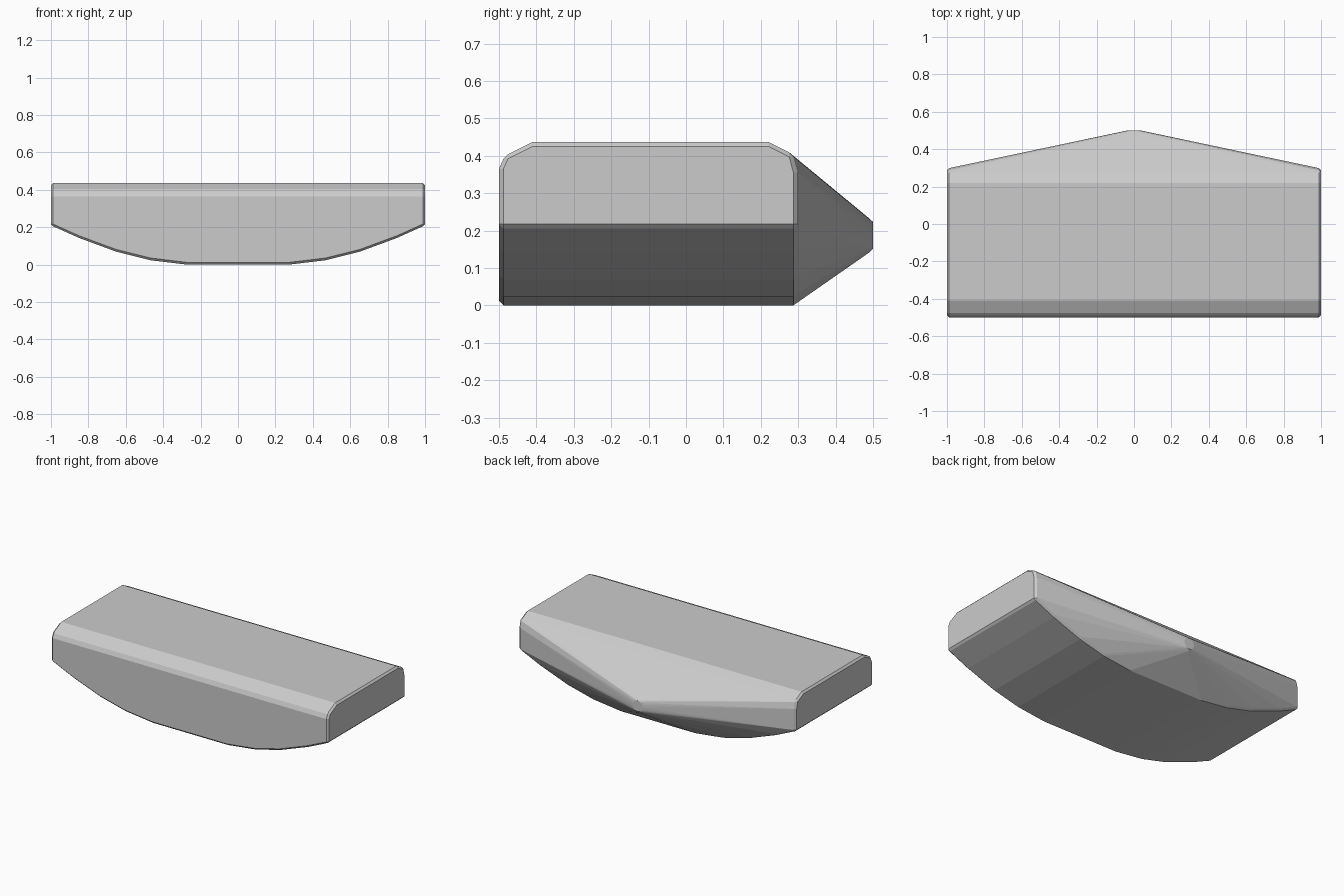
import bpy, bmesh, math

if "Cube" in bpy.data.objects:
    bpy.data.objects.remove(bpy.data.objects["Cube"])

R = 0.012  # edge chamfer
# core outlines, inset by R so that the chamfers reach the full size
keel = [(0.27, 0.012), (0.47, 0.036), (0.65, 0.081), (0.85, 0.155), (0.988, 0.217)]  # x, z
deck = [(-0.488, 0.365), (-0.476, 0.392), (-0.41, 0.425),
        (0.22, 0.425), (0.276, 0.397), (0.287, 0.355)]                               # y, z

core = []
for s in (-1, 1):
    core += [(s * x, y, z) for x, z in keel for y in (-0.488, 0.287)]
    core += [(s * 0.988, y, z) for y, z in deck]

# every core corner becomes a small octahedron; their hull has chamfered edges
points = []
for x, y, z in core:
    for d in (-R, R):
        points += [(x + d, y, z), (x, y + d, z), (x, y, z + d)]

# blunt rear tip
for y, r in ((0.5, 0.036), (0.488, 0.047)):
    for i in range(16):
        a = math.tau * i / 16
        points.append((r * math.cos(a), y, 0.187 + r * math.sin(a)))

bm = bmesh.new()
for p in points:
    bm.verts.new(p)
hull = bmesh.ops.convex_hull(bm, input=bm.verts[:])
bmesh.ops.delete(bm, geom=[v for v in bm.verts if not v.link_faces], context='VERTS')
bmesh.ops.dissolve_limit(bm, angle_limit=math.radians(0.5), verts=bm.verts[:], edges=bm.edges[:])
bmesh.ops.recalc_face_normals(bm, faces=bm.faces[:])

mesh = bpy.data.meshes.new("curved_wedge_body")
bm.to_mesh(mesh)
bm.free()
body = bpy.data.objects.new("curved_wedge_body", mesh)
bpy.context.collection.objects.link(body)
